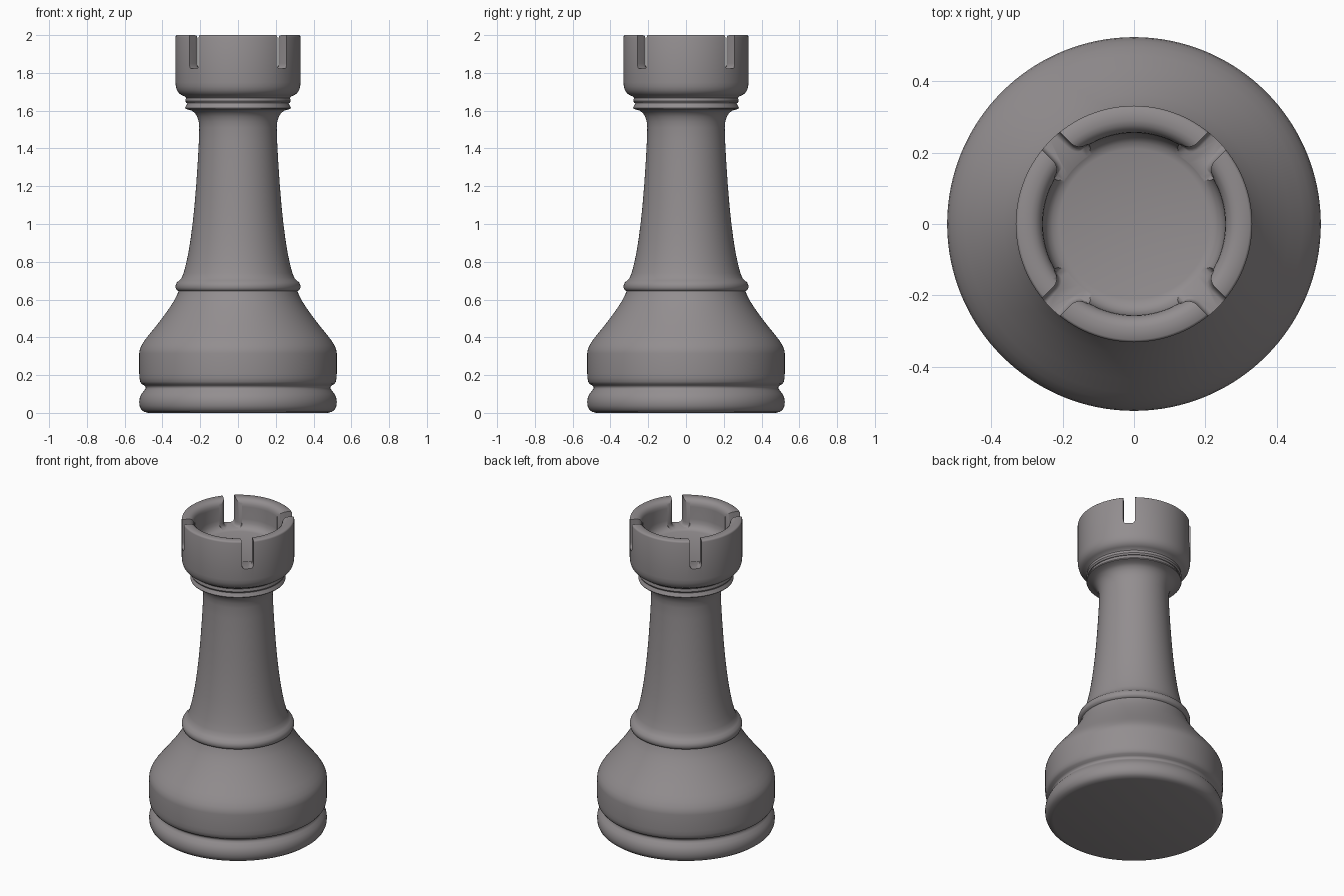
import bpy, bmesh, math
from mathutils import Matrix, Vector

cube = bpy.data.objects.get("Cube")
if cube:
    bpy.data.objects.remove(cube, do_unlink=True)

SEGMENTS = 128

# One colour for the whole piece
stone = bpy.data.materials.new("warm grey")
stone.use_nodes = True
colour = (0.29, 0.27, 0.277, 1.0)
stone.diffuse_color = colour
stone.node_tree.nodes["Principled BSDF"].inputs["Base Color"].default_value = colour


def make_object(name, bm):
    bmesh.ops.recalc_face_normals(bm, faces=bm.faces)
    mesh = bpy.data.meshes.new(name)
    bm.to_mesh(mesh)
    bm.free()
    mesh.materials.append(stone)
    obj = bpy.data.objects.new(name, mesh)
    bpy.context.collection.objects.link(obj)
    return obj


def lathe(name, profile):
    """Spin (radius, height) points around z into a closed solid."""
    bm = bmesh.new()
    verts = [bm.verts.new((r, 0, z)) for r, z in profile]
    edges = [bm.edges.new(pair) for pair in zip(verts, verts[1:])]
    bmesh.ops.spin(bm, geom=verts + edges, cent=(0, 0, 0), axis=(0, 0, 1),
                   angle=math.tau, steps=SEGMENTS, use_merge=True)
    bmesh.ops.remove_doubles(bm, verts=bm.verts, dist=0.0002)
    return make_object(name, bm)


# Base, bulging foot, collar ring and tapering shaft
body = lathe("body", [
    (0, 0), (0.475, 0), (0.498, 0.006), (0.513, 0.018), (0.521, 0.037),
    (0.523, 0.058), (0.52, 0.08), (0.511, 0.1), (0.497, 0.118),
    (0.489, 0.129), (0.489, 0.138), (0.496, 0.146), (0.51, 0.153),
    (0.518, 0.165), (0.522, 0.185), (0.523, 0.21), (0.523, 0.315),
    (0.52, 0.335), (0.511, 0.357), (0.495, 0.383), (0.472, 0.413),
    (0.435, 0.458), (0.398, 0.506), (0.365, 0.552), (0.34, 0.591),
    (0.322, 0.625), (0.315, 0.645),
    (0.325, 0.65), (0.33, 0.662), (0.33, 0.676), (0.324, 0.69),
    (0.31, 0.702), (0.298, 0.715), (0.288, 0.74), (0.276, 0.785),
    (0.263, 0.845), (0.251, 0.92), (0.24, 1.005), (0.23, 1.1),
    (0.221, 1.21), (0.213, 1.33), (0.207, 1.44), (0.205, 1.51),
    (0.208, 1.542), (0.216, 1.568), (0.229, 1.588), (0.245, 1.6),
    (0.265, 1.606), (0.278, 1.61), (0.28, 1.615), (0.272, 1.63),
    (0.26, 1.66), (0.24, 1.70), (0, 1.70)])

# Hollow crown with a soft inner lip
crown = lathe("crown", [
    (0, 1.64), (0.273, 1.64), (0.279, 1.65), (0.277, 1.66), (0.276, 1.668),
    (0.283, 1.676), (0.298, 1.682), (0.312, 1.692), (0.323, 1.708),
    (0.329, 1.728), (0.331, 1.75), (0.331, 1.99), (0.329, 1.996),
    (0.324, 2.0), (0.29, 2.0), (0.276, 1.996), (0.264, 1.986),
    (0.257, 1.971), (0.255, 1.955), (0.255, 1.875), (0.251, 1.85),
    (0.242, 1.832), (0.228, 1.82), (0.21, 1.815), (0, 1.815)])


# Slot cutter: plan outline that flares round the inner corners of the battlements
plan = [(0.40, 0.035), (0.283, 0.035), (0.272, 0.037), (0.262, 0.043),
        (0.254, 0.053), (0.249, 0.067), (0.225, 0.067)]
outline = plan + [(x, -y) for x, y in reversed(plan)]


def add_slot(bm, angle):
    turn = Matrix.Rotation(angle, 3, "Z")
    # Narrowing lower rings round off the slot floor
    rings = []
    for z, shrink in [(1.822, 0.60), (1.826, 0.80), (1.836, 0.95), (1.85, 1.0), (2.1, 1.0)]:
        rings.append([bm.verts.new(turn @ Vector((x, y * shrink, z))) for x, y in outline])
    count = len(outline)
    for low, high in zip(rings, rings[1:]):
        for i in range(count):
            j = (i + 1) % count
            bm.faces.new((low[i], low[j], high[j], high[i]))
    bm.faces.new(rings[0][::-1])
    bm.faces.new(rings[-1])


bm = bmesh.new()
for k in range(4):
    add_slot(bm, math.radians(45 + 90 * k))
cutter = make_object("slot_cutter", bm)
cutter.hide_render = True
cutter.hide_set(True)

cut = crown.modifiers.new("slots", "BOOLEAN")
cut.operation = "DIFFERENCE"
cut.solver = "EXACT"
cut.object = cutter

# Bake the slots so that the crown shades cleanly
bpy.ops.object.select_all(action="DESELECT")
crown.select_set(True)
bpy.context.view_layer.objects.active = crown
bpy.ops.object.modifier_apply(modifier=cut.name)
bpy.data.objects.remove(cutter, do_unlink=True)

# Smooth shading with crisp edges where the surface turns sharply
for obj in (body, crown):
    bpy.ops.object.select_all(action="DESELECT")
    obj.select_set(True)
    bpy.context.view_layer.objects.active = obj
    bpy.ops.object.shade_smooth_by_angle(angle=math.radians(42))
